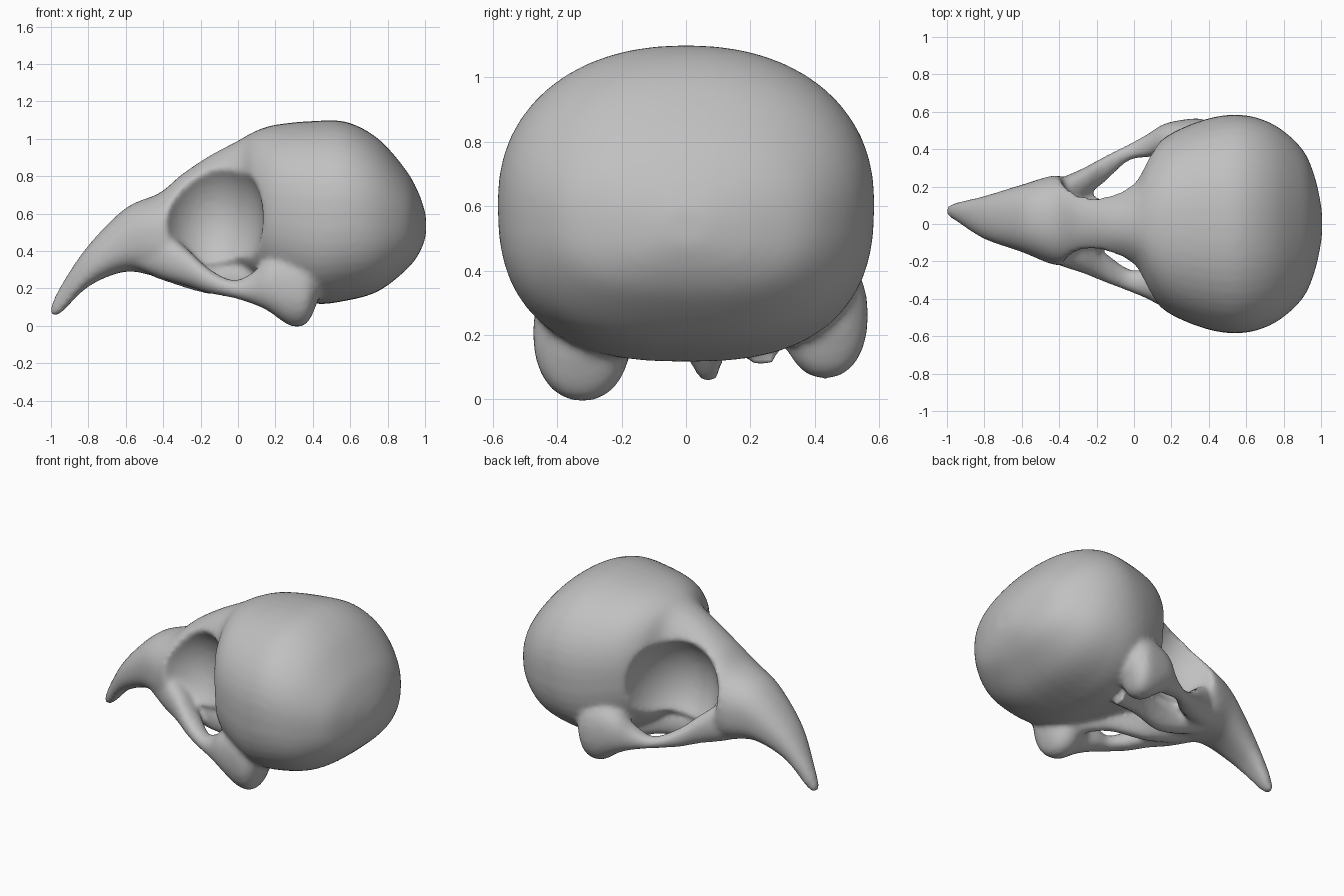
import bpy, bmesh, math
from mathutils import Vector

old = bpy.data.objects.get("Cube")
if old:
    bpy.data.objects.remove(old, do_unlink=True)

bone = bpy.data.materials.new("bone_grey")
bone.use_nodes = True
GREY = (0.53, 0.53, 0.53, 1.0)
bone.diffuse_color = GREY
bone.node_tree.nodes["Principled BSDF"].inputs["Base Color"].default_value = GREY


def add_object(name, bm):
    bmesh.ops.recalc_face_normals(bm, faces=bm.faces)
    mesh = bpy.data.meshes.new(name)
    bm.to_mesh(mesh)
    bm.free()
    mesh.materials.append(bone)
    obj = bpy.data.objects.new(name, mesh)
    bpy.context.scene.collection.objects.link(obj)
    return obj


def spline(rows, steps=5):
    """Smooth curve through rows of section values."""
    pts = [Vector(r) for r in rows]
    out = []
    for i in range(len(pts) - 1):
        a, b, c, d = (pts[max(0, min(len(pts) - 1, i + k))] for k in (-1, 0, 1, 2))
        for s in range(steps):
            t = s / steps
            out.append(b + (c - a) * (t / 2) + (a * 2 - b * 5 + c * 4 - d) * (t * t / 2)
                       + (b * 3 - a - c * 3 + d) * (t ** 3 / 2))
    return out + [pts[-1]]


def loft(name, rows, top_power=2.2, low_power=2.2, sides=48):
    """Rounded sections along x: x, y centre, half width, bottom, top."""
    bm = bmesh.new()
    rings = []
    for x, yc, half, low, high in spline(rows):
        ring = []
        for k in range(sides):
            a = math.tau * k / sides
            c, s = math.cos(a), math.sin(a)
            power = top_power if s > 0 else low_power
            y = math.copysign(abs(c) ** (2 / power), c) * half
            z = math.copysign(abs(s) ** (2 / power), s) * (high - low) / 2
            ring.append(bm.verts.new((x, yc + y, (low + high) / 2 + z)))
        rings.append(ring)
    for r0, r1 in zip(rings, rings[1:]):
        for k in range(sides):
            n = (k + 1) % sides
            bm.faces.new((r0[k], r0[n], r1[n], r1[k]))
    bm.faces.new(rings[0])
    bm.faces.new(rings[-1])
    return add_object(name, bm)


def ellipsoid(name, centre, radii):
    bm = bmesh.new()
    bmesh.ops.create_icosphere(bm, subdivisions=4, radius=1)
    for v in bm.verts:
        v.co = Vector(c + r * p for c, r, p in zip(centre, radii, v.co))
    return add_object(name, bm)


# Beak, brow and braincase in one sweep from the tip to the back
skull = loft("skull", [
    (-1.005, .07, .02, .055, .09),
    (-.95, .065, .05, .065, .21),
    (-.80, .035, .115, .21, .43),
    (-.60, .03, .18, .29, .63),
    (-.42, .02, .24, .26, .71),
    (-.30, .01, .22, .25, .81),
    (-.15, 0, .21, .29, .91),
    (0, 0, .25, .30, .99),
    (.09, 0, .39, .26, 1.04),
    (.20, 0, .485, .20, 1.075),
    (.40, 0, .565, .12, 1.095),
    (.58, 0, .583, .135, 1.09),
    (.75, 0, .53, .185, 1.0),
    (.90, 0, .40, .30, .83),
    (.97, 0, .24, .39, .70),
    (1.005, 0, .07, .48, .59),
], 2.2, 2.6)

# Cheek bars: walls under the sockets that widen into the jaw joints
BAR = [
    (-.55, -.07, .07, .31, .45),
    (-.40, -.13, .09, .25, .50),
    (-.28, -.17, .09, .215, .42),
    (-.16, -.23, .08, .175, .31),
    (-.03, -.30, .06, .15, .245),
    (.07, -.32, .08, .12, .28),
    (.16, -.34, .105, .08, .36),
    (.28, -.32, .15, 0, .42),
    (.37, -.33, .14, .015, .40),
    (.43, -.34, .08, .14, .34),
]

# Palate struts from the middle of the beak to the jaw joints
STRUT = [
    (-.45, -.07, .06, .26, .36),
    (-.16, -.07, .055, .17, .34),
    (.08, -.13, .05, .17, .33),
    (.32, -.24, .06, .10, .26),
]


def left_rows(rows):
    """Mirrored rows, drifting outward and up towards the jaw joint."""
    out = []
    for x, y, half, low, high in rows:
        t = min(1, (x + .55) / .7)
        out.append((x, -y + .11 * t, half - .02 * t, low + .07 * t, high + .04 * t))
    return out


bars = [loft("right_cheek_bar", BAR),
        loft("left_cheek_bar", left_rows(BAR)),
        loft("right_palate_strut", STRUT),
        loft("left_palate_strut", [(x, -y, *rest) for x, y, *rest in STRUT])]

# Eye sockets leave a thin wall between them and open downwards
sockets = [ellipsoid("socket_cutter", (-.145, side * .40, .575), (.28, .35, .365))
           for side in (-1, 1)]

for helper in sockets + bars:
    helper.hide_render = True
    mod = skull.modifiers.new(helper.name, "BOOLEAN")
    mod.operation = "UNION" if helper in bars else "DIFFERENCE"
    mod.solver = "EXACT"
    mod.object = helper

# Blend everything into one bone surface
remesh = skull.modifiers.new("blend", "REMESH")
remesh.mode = "VOXEL"
remesh.voxel_size = .016
soften = skull.modifiers.new("soften", "SMOOTH")
soften.factor = .5
soften.iterations = 10

bpy.context.view_layer.update()
depsgraph = bpy.context.evaluated_depsgraph_get()
blended = bpy.data.meshes.new_from_object(skull.evaluated_get(depsgraph))
skull.modifiers.clear()
skull.data = blended
if not blended.materials:
    blended.materials.append(bone)
for helper in sockets + bars:
    bpy.data.objects.remove(helper, do_unlink=True)
for poly in blended.polygons:
    poly.use_smooth = True
    poly.material_index = 0
